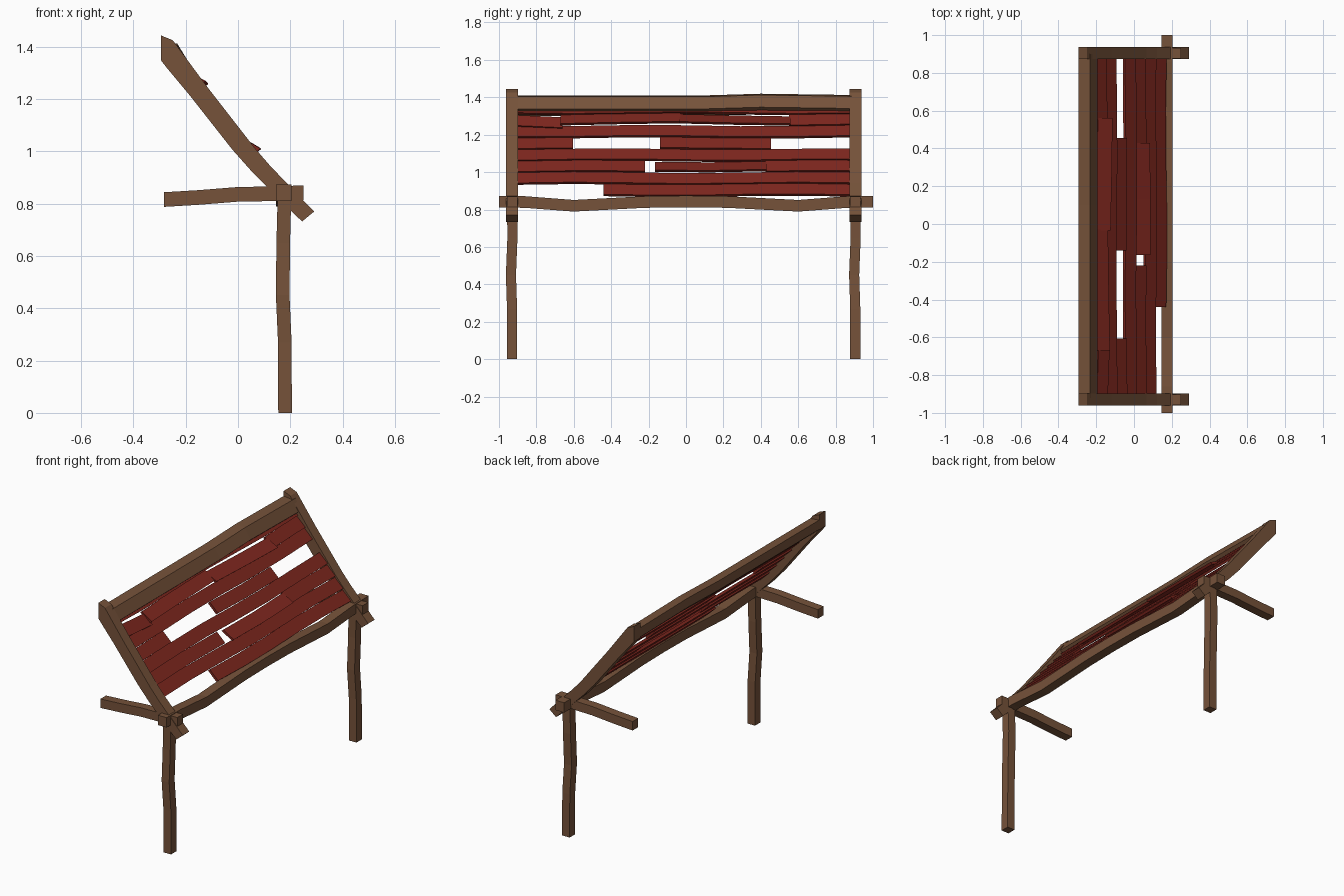
import bpy, math
from mathutils import Vector

if "Cube" in bpy.data.objects:
    bpy.data.objects.remove(bpy.data.objects["Cube"])


def material(name, rgb):
    m = bpy.data.materials.new(name)
    m.diffuse_color = (*rgb, 1)
    m.use_nodes = True
    m.node_tree.nodes["Principled BSDF"].inputs["Base Color"].default_value = m.diffuse_color
    return m


WOOD = material("brown_wood", (0.18, 0.085, 0.042))
RED = material("red_boards", (0.21, 0.02, 0.013))


def loft(name, rings, mat):
    """Skin a series of equal-length rings and cap both ends."""
    n = len(rings[0])
    verts = [v for r in rings for v in r]
    faces = [tuple(range(n))[::-1],
             tuple(range((len(rings) - 1) * n, len(rings) * n))]
    for k in range(len(rings) - 1):
        a, b = k * n, (k + 1) * n
        for i in range(n):
            j = (i + 1) % n
            faces.append((a + i, a + j, b + j, b + i))
    me = bpy.data.meshes.new(name)
    me.from_pydata(verts, [], faces)
    me.materials.append(mat)
    ob = bpy.data.objects.new(name, me)
    bpy.context.collection.objects.link(ob)
    # consistent outward normals
    import bmesh
    bm = bmesh.new()
    bm.from_mesh(me)
    bmesh.ops.recalc_face_normals(bm, faces=bm.faces)
    bm.to_mesh(me)
    bm.free()
    return ob


# side frames: leg, brace and rafter at each end
for side, yc, s in (("left", -0.93, -1), ("right", 0.905, 1)):
    leg = [(0.0, 0.18, 0.0), (0.27, 0.179, 0.0), (0.45, 0.171, -0.006),
           (0.65, 0.173, 0.002), (0.84, 0.178, 0.0)]
    loft(f"{side}_leg", [[(x + dx * 0.026, yc + dy + ey * 0.027, z)
                          for dx, ey in ((-1, -1), (1, -1), (1, 1), (-1, 1))]
                         for z, x, dy in leg], WOOD)

    brace = [(-0.283, 0.816), (-0.15, 0.824), (0.0, 0.836), (0.12, 0.838), (0.25, 0.842)]
    loft(f"{side}_brace", [[(x, yc + ey * 0.028, z + ez * 0.028)
                            for ey, ez in ((-1, -1), (1, -1), (1, 1), (-1, 1))]
                           for x, z in brace], WOOD)

    # pairs of upper and lower edge points down the slope
    rafter = [((-0.295, 1.444), (-0.295, 1.349)), ((-0.249, 1.425), (-0.275, 1.323)),
              ((-0.12, 1.25), (-0.185, 1.215)), ((0.065, 1.012), (-0.02, 1.005)),
              ((0.123, 0.945), (0.062, 0.913)), ((0.291, 0.77), (0.245, 0.732))]
    y0, y1 = yc - 0.032, yc + 0.032
    loft(f"{side}_rafter", [[(u[0], y0, u[1]), (u[0], y1, u[1]),
                             (l[0], y1, l[1]), (l[0], y0, l[1])]
                            for u, l in rafter], WOOD)

# wavy front beam
beam = [(-1, 0.842), (-0.86, 0.84), (-0.6, 0.82), (-0.22, 0.84), (0, 0.843),
        (0.22, 0.84), (0.6, 0.82), (0.86, 0.84), (1, 0.842)]
loft("front_beam", [[(0.175 + ex * 0.03, y, z + ez * 0.031)
                     for ex, ez in ((-1, -1), (1, -1), (1, 1), (-1, 1))]
                    for y, z in beam], WOOD)

# ridge beam along the top
ridge = [(-0.295, 1.41), (-0.232, 1.403), (-0.192, 1.338), (-0.235, 1.30), (-0.295, 1.352)]
loft("ridge_beam", [[(x, y, z + dz) for x, z in ridge]
                    for y, dz in ((-0.92, 0), (0.1, 0), (0.4, 0.009), (0.9, 0.002))], WOOD)

# roof boards, lapped down the slope
DOWN = Vector((0.643, 0, -0.766))
OUT = Vector((0.766, 0, 0.643))


def board(row, y0, y1, lift=0.005, slip0=0.0, slip1=0.0):
    zc = 1.34 - 0.0625 * row
    steps = max(1, round((y1 - y0) / 0.29))
    rings = []
    for k in range(steps + 1):
        f = k / steps
        y = y0 + (y1 - y0) * f
        wave = -0.005 * math.cos(2 * math.pi * y / 1.2 + row * 0.5)
        c = Vector((-0.072 + 0.84 * (1.15 - zc), y, zc))
        c += DOWN * (wave + slip0 * (1 - f) + slip1 * f)
        top, low = c - DOWN * 0.04 - OUT * 0.004, c + DOWN * 0.04 + OUT * lift
        rings.append([top + OUT * 0.008, low + OUT * 0.008,
                      low - OUT * 0.008, top - OUT * 0.008])
    loft(f"roof_board_{row}_{y0:.2f}", rings, RED)


L, R = -0.9, 0.885
for row in (0, 2, 4, 6):
    board(row, L, R)
board(1, L, -0.66, 0.005, 0.006, 0.018)
board(1, -0.67, -0.03, 0.02, 0.002, -0.004)
board(1, -0.035, 0.56, 0.03, 0.006, 0.012)
board(1, 0.55, R)
board(3, L, -0.605)
board(3, -0.14, 0.455)
board(5, L, -0.22)
board(5, -0.165, 0.43, 0.024, 0.008, 0.004)
board(5, 0.425, R)
board(7, -0.44, R)
